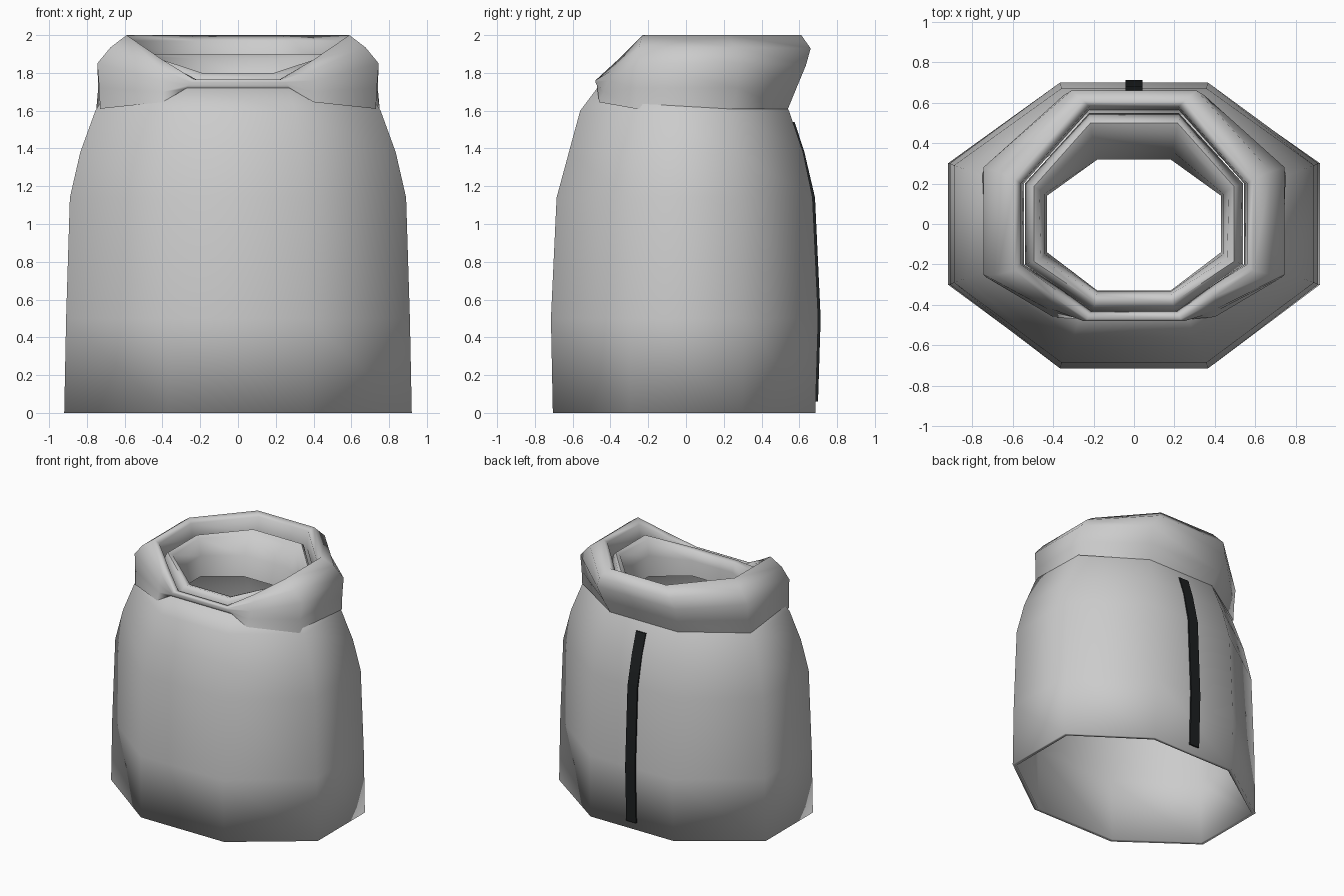
import bpy, bmesh, math


def make_object(name, verts, faces, angle):
    mesh = bpy.data.meshes.new(name)
    mesh.from_pydata(verts, [], faces)
    bm = bmesh.new()
    bm.from_mesh(mesh)
    bmesh.ops.recalc_face_normals(bm, faces=bm.faces)
    bm.to_mesh(mesh)
    bm.free()
    obj = bpy.data.objects.new(name, mesh)
    bpy.context.collection.objects.link(obj)
    bpy.ops.object.select_all(action='DESELECT')
    bpy.context.view_layer.objects.active = obj
    obj.select_set(True)
    bpy.ops.object.shade_smooth_by_angle(angle=math.radians(angle))
    return obj


def mirrored(half):
    """Mirror the right-hand points (back to front) into a full ring."""
    return half + [(-x, y, z) for x, y, z in reversed(half)]


def loft(name, rings, angle):
    """Join rings into a closed tube of quads (last ring meets the first)."""
    n, m = len(rings[0]), len(rings)
    verts = [v for r in rings for v in r]
    faces = [(i * n + j, i * n + (j + 1) % n,
              (i + 1) % m * n + (j + 1) % n, (i + 1) % m * n + j)
             for i in range(m) for j in range(n)]
    return make_object(name, verts, faces, angle)


# Body shell: height, side x, side half depth, front half width, front y, back y
profile = [
    (0.00, .92, .30, .37, -.705, .685),
    (0.50, .91, .30, .365, -.715, .70),
    (1.14, .89, .29, .36, -.685, .67),
    (1.38, .835, .27, .33, -.62, .62),
    (1.60, .755, .24, .30, -.56, .545),
    (1.72, .68, .20, .27, -.47, .47),
]


def body_ring(row, t):
    z, sx, sy, fx, yf, yb = row
    k = t * 0.4
    return mirrored([(fx - k, yb - t, z), (sx - t, sy - k, z),
                     (sx - t, -sy + k, z), (fx - k, yf + t, z)])


outer = [body_ring(r, 0) for r in profile]
inner = [body_ring(r, .03) for r in reversed(profile)]
loft("body", outer + inner, 120)

# Rolled collar, dipping at the front: outside, over the rim, into a groove
# (points: back, side back, side front, front diagonal, front)
collar = [
    [(.30, .54, 1.61), (.75, .25, 1.61), (.73, -.265, 1.61), (.40, -.46, 1.645), (.28, -.468, 1.715)],
    [(.33, .585, 1.72), (.74, .27, 1.72), (.735, -.26, 1.72), (.40, -.435, 1.70), (.26, -.472, 1.735)],
    [(.35, .635, 1.84), (.745, .28, 1.85), (.745, -.25, 1.85), (.41, -.42, 1.76), (.25, -.48, 1.75)],
    [(.31, .66, 1.93), (.675, .26, 1.935), (.675, -.25, 1.935), (.41, -.385, 1.82), (.24, -.48, 1.76)],
    [(.25, .61, 2.0), (.59, .22, 2.0), (.59, -.23, 2.0), (.40, -.36, 1.87), (.23, -.47, 1.765)],
    [(.22, .58, 1.97), (.56, .20, 1.97), (.56, -.20, 1.96), (.38, -.33, 1.85), (.22, -.445, 1.765)],
    [(.22, .565, 1.84), (.545, .20, 1.84), (.545, -.20, 1.83), (.37, -.315, 1.78), (.21, -.43, 1.74)],
]
loft("collar", [mirrored(r) for r in collar], 120)

# Inner neck standing inside the collar, narrowing downwards
neck = [
    [(.22, .55, 1.78), (.54, .20, 1.78), (.54, -.20, 1.77), (.21, -.435, 1.72)],
    [(.22, .52, 1.885), (.51, .19, 1.885), (.51, -.19, 1.88), (.20, -.415, 1.775)],
    [(.215, .50, 1.90), (.495, .185, 1.90), (.495, -.185, 1.90), (.19, -.39, 1.80)],
    [(.21, .45, 1.875), (.47, .17, 1.885), (.46, -.17, 1.88), (.18, -.35, 1.79)],
    [(.19, .36, 1.75), (.44, .15, 1.76), (.44, -.15, 1.76), (.18, -.335, 1.72)],
    [(.18, .32, 1.60), (.43, .14, 1.60), (.43, -.14, 1.60), (.18, -.33, 1.60)],
]
loft("inner_neck", [mirrored(r) for r in neck], 60)

# Dark fastening strip down the back
path = [(.686, .06), (.70, .5), (.67, 1.14), (.614, 1.38), (.562, 1.54)]
verts, faces = [], []
for y, z in path:
    verts += [(-.043, y - .012, z), (.043, y - .012, z),
              (.043, y + .013, z), (-.043, y + .013, z)]
for i in range(len(path) - 1):
    a = i * 4
    faces += [(a + j, a + (j + 1) % 4, a + 4 + (j + 1) % 4, a + 4 + j)
              for j in range(4)]
e = len(verts)
faces += [(3, 2, 1, 0), (e - 4, e - 3, e - 2, e - 1)]
strip = make_object("back_strip", verts, faces, 30)
mat = bpy.data.materials.new("dark")
mat.diffuse_color = (.012, .014, .015, 1)
strip.data.materials.append(mat)
